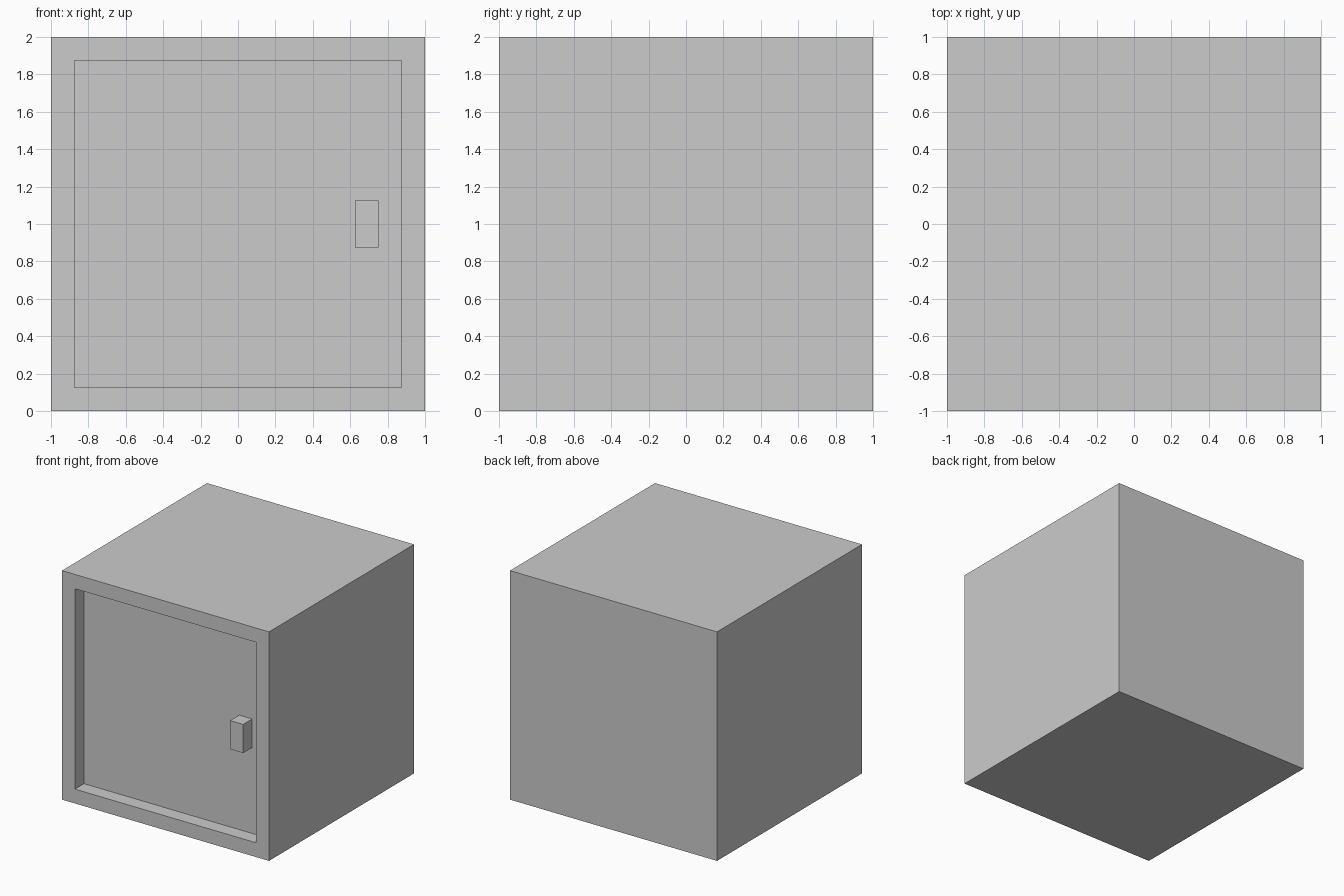
import bpy
import bmesh
from mathutils import Vector

if "Cube" in bpy.data.objects:
    bpy.data.objects.remove(bpy.data.objects["Cube"])

U = 0.125  # grid step shared by frame width, recess depth and handle


def box(name, lo, hi, edit=None):
    """Box between two corners, with an optional bmesh edit."""
    lo, hi = Vector(lo), Vector(hi)
    bm = bmesh.new()
    bmesh.ops.create_cube(bm, size=1)
    bmesh.ops.scale(bm, vec=hi - lo, verts=bm.verts)
    bmesh.ops.translate(bm, vec=(lo + hi) / 2, verts=bm.verts)
    if edit:
        edit(bm)
    bmesh.ops.recalc_face_normals(bm, faces=bm.faces)
    mesh = bpy.data.meshes.new(name)
    bm.to_mesh(mesh)
    bm.free()
    obj = bpy.data.objects.new(name, mesh)
    bpy.context.collection.objects.link(obj)
    return obj


def cut_doorway(bm):
    """Inset the front face and push it back to form the doorway."""
    bm.normal_update()
    front = min(bm.faces, key=lambda f: f.calc_center_median().y)
    bmesh.ops.inset_region(bm, faces=[front], thickness=U, use_even_offset=True)
    pocket = bmesh.ops.extrude_discrete_faces(bm, faces=[front])["faces"][0]
    bmesh.ops.translate(bm, vec=(0, 2 * U, 0), verts=pocket.verts)


# Cabinet with a framed opening
box("cabinet", (-1, -1, 0), (1, 1, 2), cut_doorway)

# Door set back inside the frame
box("door", (-7 * U, -7 * U, U), (7 * U, -6 * U, 15 * U))

# Handle, flush with the front of the frame
box("handle", (5 * U, -8 * U, 7 * U), (6 * U, -7 * U, 9 * U))
